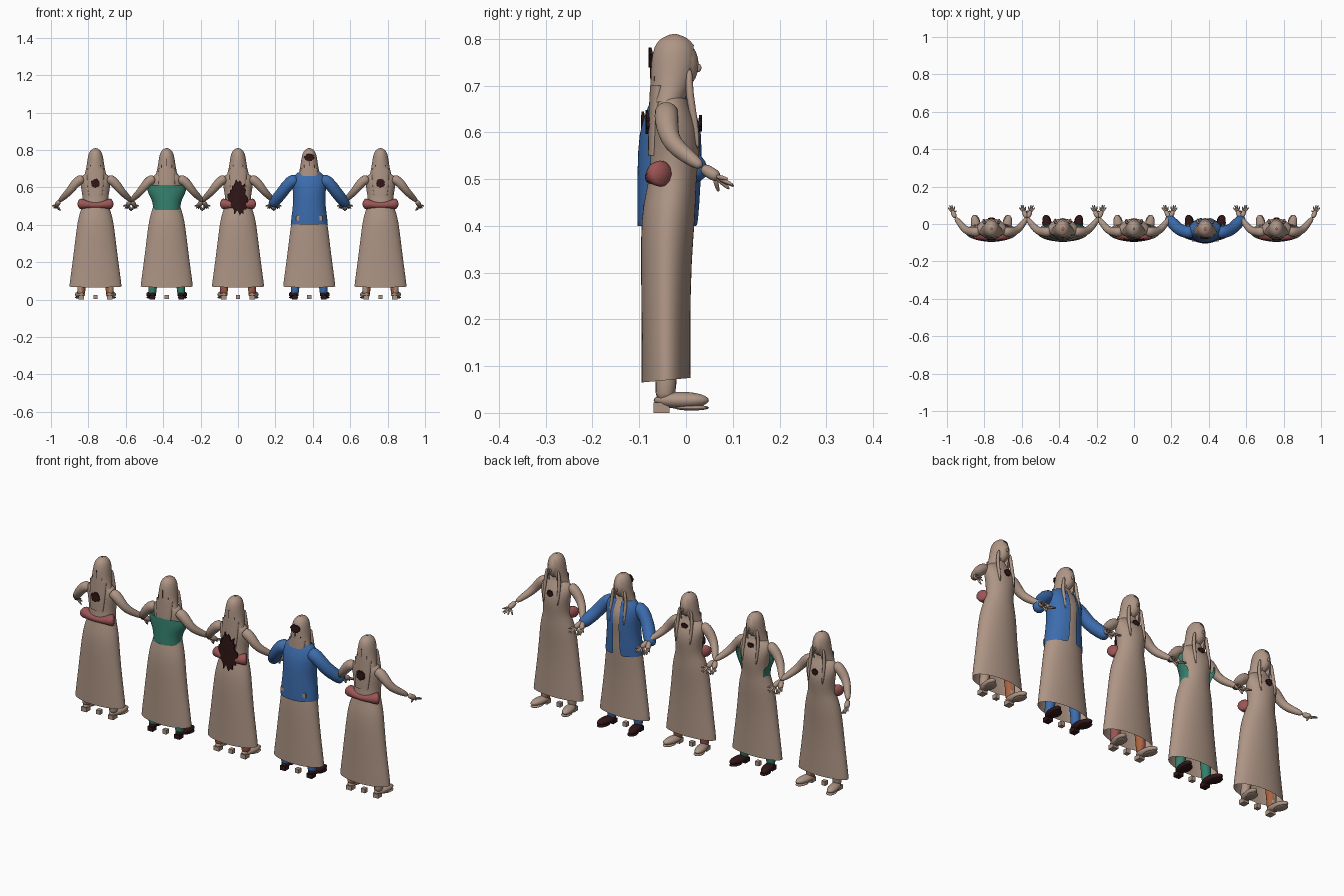
import bpy, bmesh, math, random
from mathutils import Vector

random.seed(4)
if "Cube" in bpy.data.objects:
    bpy.data.objects.remove(bpy.data.objects["Cube"])


def material(name, rgb):
    m = bpy.data.materials.new(name)
    m.use_nodes = True
    m.diffuse_color = (*rgb, 1)
    m.node_tree.nodes["Principled BSDF"].inputs["Base Color"].default_value = (*rgb, 1)
    return m


TAN = material("tan", (0.42, 0.30, 0.235))
RED = material("dusty red", (0.33, 0.09, 0.09))
GREEN = material("green", (0.035, 0.21, 0.15))
BLUE = material("blue", (0.045, 0.15, 0.42))
DARK = material("dark maroon", (0.03, 0.008, 0.008))
ORANGE = material("orange brown", (0.40, 0.13, 0.05))


def finish(bm, name, ox, mat, smooth=True, subdiv=0):
    bmesh.ops.recalc_face_normals(bm, faces=bm.faces)
    me = bpy.data.meshes.new(name)
    for f in bm.faces:
        f.smooth = smooth
    bm.to_mesh(me)
    bm.free()
    me.materials.append(mat)
    ob = bpy.data.objects.new(name, me)
    ob.location.x = ox
    bpy.context.collection.objects.link(ob)
    if subdiv:
        ob.modifiers.new("smooth", "SUBSURF").levels = subdiv
    return ob


def skin(rings, caps=True):
    """Join rings of points into a skinned surface."""
    bm = bmesh.new()
    loops = [[bm.verts.new(p) for p in r] for r in rings]
    n = len(loops[0])
    for a, b in zip(loops, loops[1:]):
        for i in range(n):
            j = (i + 1) % n
            bm.faces.new((a[i], a[j], b[j], b[i]))
    if caps:
        bm.faces.new(loops[0][::-1])
        bm.faces.new(loops[-1])
    return bm


def body(name, ox, mat, profile, cut=None, slope=0.0, seg=32):
    """Stack of ovals (z, half width, back y, front y); cut(centre) drops faces."""
    rings = []
    for z, w, y0, y1 in profile:
        ring = []
        for i in range(seg):
            a = math.tau * i / seg
            y = (y0 + y1) / 2 + math.sin(a) * (y1 - y0) / 2
            ring.append((w * math.cos(a), y, z + slope * (y - y0) * max(0, 1 - z / 0.2)))
        rings.append(ring)
    bm = skin(rings, False)
    if cut:
        gone = [f for f in bm.faces if cut(f.calc_center_median())]
        bmesh.ops.delete(bm, geom=gone, context="FACES")
    return finish(bm, name, ox, mat, subdiv=1)


def tube(name, ox, mat, points, side=1, seg=10):
    """Tapered limb through (x, y, z, radius) points."""
    ps = [Vector((p[0] * side, p[1], p[2])) for p in points]
    rings = []
    for i, p in enumerate(ps):
        d = ps[min(i + 1, len(ps) - 1)] - ps[max(i - 1, 0)]
        q = d.to_track_quat("Z", "Y")
        rings.append([p + q @ Vector((math.cos(math.tau * k / seg), math.sin(math.tau * k / seg), 0))
                      * points[i][3] for k in range(seg)])
    return finish(skin(rings), name, ox, mat, subdiv=1)


def ball(name, ox, mat, centre, size, turn=0.0):
    bm = bmesh.new()
    bmesh.ops.create_uvsphere(bm, u_segments=20, v_segments=12, radius=1)
    bmesh.ops.scale(bm, vec=size, verts=bm.verts)
    ob = finish(bm, name, ox, mat)
    ob.location = (ox + centre[0], centre[1], centre[2])
    ob.rotation_euler.z = turn
    return ob


def box(name, ox, mat, centre, size):
    bm = bmesh.new()
    bmesh.ops.create_cube(bm, size=1)
    bmesh.ops.scale(bm, vec=size, verts=bm.verts)
    bmesh.ops.translate(bm, vec=centre, verts=bm.verts)
    return finish(bm, name, ox, mat, False)


def patch(name, ox, y, z, rx, rz, rough=0.12):
    """Ragged thin plate that bends around the body."""
    side = 1 if y > 0 else -1
    n = 36
    edge = [1 + random.uniform(-rough, rough) for _ in range(n)]
    rings = []
    for depth, scale in ((0, 0.05), (0, 0.6), (0, 1), (0.006, 1)):
        ring = []
        for i in range(n):
            a = math.tau * i / n
            x = rx * scale * edge[i] * math.cos(a)
            ring.append((x, y - side * (depth + 5 * x * x), z + rz * scale * edge[i] * math.sin(a)))
        rings.append(ring)
    finish(skin(rings), name, ox, DARK, False)


DRESS = [(0.065, 0.14, -0.095, 0.01), (0.09, 0.138, -0.095, 0.01), (0.2, 0.123, -0.095, 0.009),
         (0.33, 0.107, -0.097, 0.012), (0.42, 0.096, -0.096, 0.02), (0.47, 0.082, -0.086, 0.021),
         (0.51, 0.068, -0.078, 0.023), (0.56, 0.07, -0.075, 0.03), (0.61, 0.08, -0.075, 0.03),
         (0.65, 0.084, -0.072, 0.012), (0.672, 0.06, -0.065, 0.0), (0.69, 0.024, -0.05, -0.006),
         (0.72, 0.02, -0.045, -0.006)]
HAIR = [(0.665, 0.06, -0.078, -0.002), (0.7, 0.049, -0.076, 0.014), (0.75, 0.043, -0.075, 0.024),
        (0.785, 0.036, -0.069, 0.018), (0.803, 0.022, -0.053, 0.004), (0.81, 0.004, -0.03, -0.02)]
JACKET = [(0.4, 0.1, -0.104, 0.026), (0.45, 0.095, -0.105, 0.03), (0.52, 0.084, -0.104, 0.034),
          (0.6, 0.09, -0.102, 0.036), (0.65, 0.094, -0.084, 0.02), (0.68, 0.06, -0.07, 0.004)]
TOP = [(0.48, 0.074, -0.09, 0.024), (0.52, 0.074, -0.088, 0.027), (0.55, 0.09, -0.086, 0.033),
       (0.58, 0.106, -0.084, 0.033), (0.612, 0.1, -0.082, 0.031)]
ARM = [(0.06, -0.042, 0.65, 0.026), (0.092, -0.042, 0.638, 0.028), (0.12, -0.04, 0.605, 0.025),
       (0.143, -0.03, 0.575, 0.021), (0.17, 0.004, 0.548, 0.018), (0.195, 0.036, 0.525, 0.011)]
SLEEVE = [(0.06, -0.045, 0.645, 0.035), (0.1, -0.045, 0.635, 0.036), (0.143, -0.03, 0.575, 0.034),
          (0.175, 0.006, 0.535, 0.033), (0.205, 0.035, 0.502, 0.029)]
FINGERS = [(0.186, 0.07, 0.472), (0.197, 0.094, 0.478), (0.212, 0.104, 0.484),
           (0.224, 0.102, 0.487), (0.234, 0.09, 0.5)]


def figure(k, ox, outfit):
    plain = outfit in ("belt", "torn")
    leg_mat = {"top": GREEN, "jacket": BLUE, "torn": RED}.get(outfit, TAN)
    foot_mat = TAN if plain else DARK

    body(f"dress_{k}", ox, TAN, DRESS, slope=0.14)
    # Head, nose and hair with an open face
    ball(f"head_{k}", ox, TAN, (0, -0.016, 0.745), (0.034, 0.043, 0.054))
    ball(f"nose_{k}", ox, TAN, (0, 0.026, 0.738), (0.005, 0.007, 0.009))
    body(f"hair_{k}", ox, TAN, HAIR,
         lambda c: c.y > -0.005 and abs(c.x) < 0.018 and c.z < 0.78)
    body(f"back_hair_{k}", ox, TAN,
         [(0.55, 0.035, -0.081, -0.06), (0.62, 0.045, -0.081, -0.055), (0.7, 0.046, -0.077, -0.04)])
    for x, z in ((-0.026, 0.7), (0.026, 0.7), (-0.02, 0.585), (0.022, 0.58), (0.0, 0.735)):
        box(f"hair_gap_{k}", ox, DARK, (x, -0.072 + abs(x) * 0.3, z), (0.002, 0.009, 0.04))

    for s, label in ((-1, "right"), (1, "left")):
        # Arms and hands
        tube(f"{label}_arm_{k}", ox, TAN, ARM, s)
        tube(f"{label}_palm_{k}", ox, TAN, [(0.193, 0.033, 0.527, 0.011), (0.202, 0.052, 0.513, 0.015),
                                            (0.21, 0.072, 0.502, 0.012)], s)
        for tip in FINGERS:
            root = Vector((0.207, 0.06, 0.507)).lerp(Vector(tip), 0.15)
            tube(f"{label}_finger_{k}", ox, TAN, [(*root, 0.007), (*root.lerp(Vector(tip), 0.6), 0.0055),
                                                  (*tip, 0.003)], s, 6)
        # Front locks of hair
        tube(f"{label}_front_lock_{k}", ox, TAN, [(0.032, 0.008, 0.74, 0.009), (0.04, 0.006, 0.68, 0.011),
                                                  (0.042, 0.02, 0.62, 0.008), (0.04, 0.026, 0.56, 0.004)], s, 8)
        # Legs, feet and heels
        leg = tube(f"{label}_leg_{k}", ox, leg_mat, [(0.077, -0.045, 0.02, 0.024), (0.076, -0.043, 0.06, 0.024),
                                                     (0.07, -0.04, 0.12, 0.027), (0.06, -0.04, 0.22, 0.03)], s)
        if plain:
            leg.data.materials.append(ORANGE)
            for f in leg.data.polygons:
                f.material_index = int(f.normal.x * s < -0.35)
        ball(f"{label}_foot_{k}", ox, foot_mat, (s * 0.083, -0.01, 0.027), (0.025, 0.06, 0.018), -s * 0.18)
        ball(f"{label}_sole_{k}", ox, foot_mat, (s * 0.085, 0.012, 0.011), (0.024, 0.038, 0.006), -s * 0.18)
        box(f"{label}_heel_{k}", ox, foot_mat, (s * 0.077, -0.052, 0.011), (0.03, 0.034, 0.022))
    box(f"ground_block_{k}", ox, TAN, (0, -0.05, 0.014), (0.022, 0.022, 0.022))

    # Clothing that differs from figure to figure
    if plain:
        half = [(0.088, -0.048, 0.512, 0.032), (0.07, -0.06, 0.512, 0.03), (0.045, -0.07, 0.507, 0.018)]
        path = [(-x, y, z, r) for x, y, z, r in half] + [(0, -0.074, 0.503, 0.016)] + half[::-1]
        tube(f"tied_waist_roll_{k}", ox, RED, path)
    if outfit == "belt":
        patch(f"back_hole_{k}", ox, -0.087, 0.622, 0.023, 0.024)
        patch(f"chest_hole_{k}", ox, 0.034, 0.62, 0.016, 0.016)
    if outfit == "torn":
        patch(f"back_tear_{k}", ox, -0.096, 0.545, 0.05, 0.085, 0.2)
    if outfit == "top":
        body(f"strapless_top_{k}", ox, GREEN, TOP, lambda c: c.y > 0.0)
    if outfit == "jacket":
        body(f"jacket_{k}", ox, BLUE, JACKET, lambda c: c.y > 0 and abs(c.x) < 0.02)
        patch(f"head_hole_{k}", ox, -0.08, 0.76, 0.026, 0.02)
        for s, label in ((-1, "right"), (1, "left")):
            tube(f"{label}_sleeve_{k}", ox, BLUE, SLEEVE, s)
            box(f"{label}_torn_hem_{k}", ox, TAN, (s * 0.06, -0.088, 0.435), (0.022, 0.009, 0.022))
    if outfit in ("torn", "top"):
        patch(f"throat_hole_{k}", ox, 0.018, 0.65, 0.018, 0.012)
    if outfit in ("top", "jacket"):
        ball(f"crown_mark_{k}", ox, RED, (0, -0.025, 0.806), (0.01, 0.014, 0.004))


for k, outfit in enumerate(("belt", "top", "torn", "jacket", "belt"), 1):
    figure(k, (k - 3) * 0.381, outfit)
